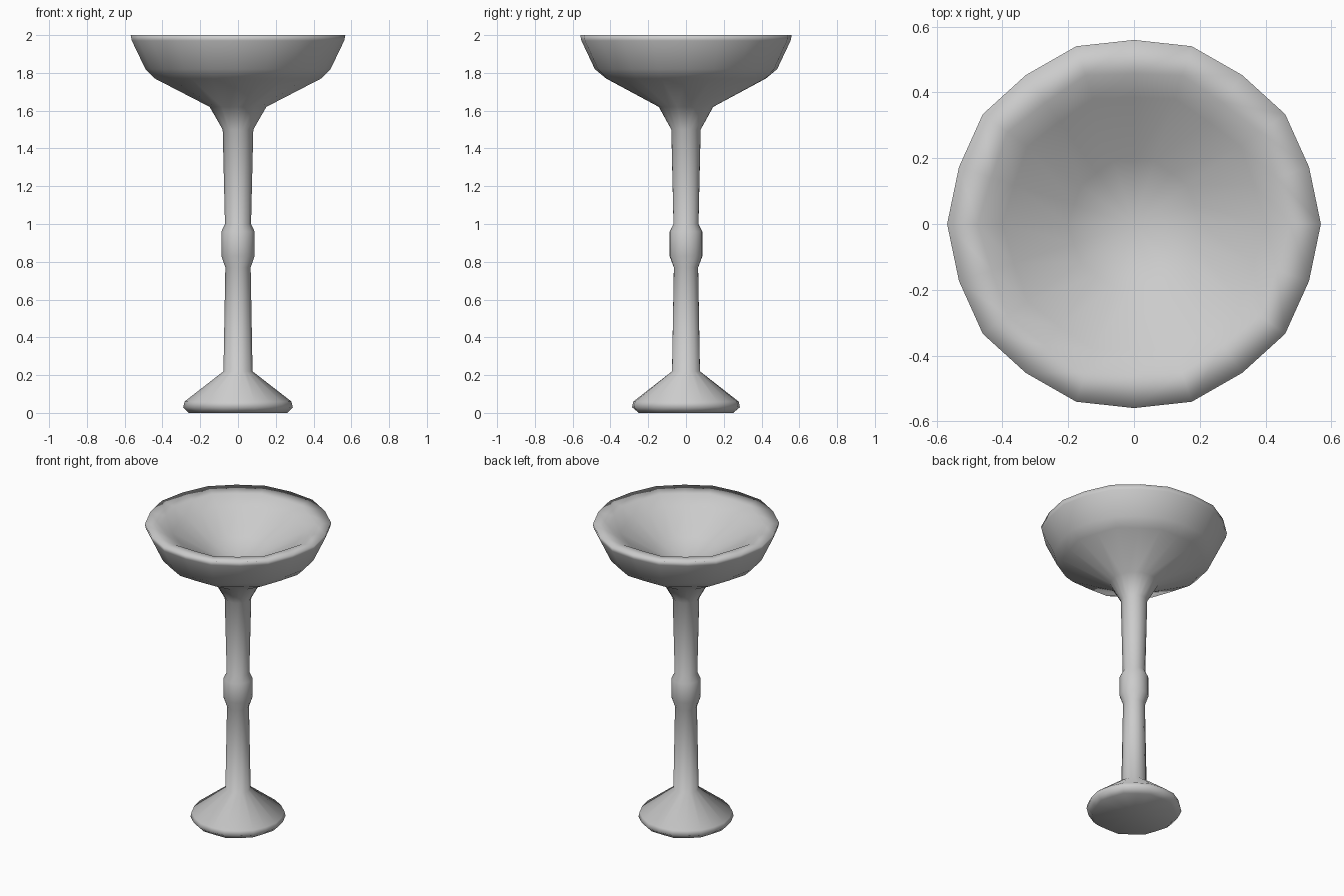
import bpy
import bmesh
from math import cos, sin, pi

cube = bpy.data.objects.get("Cube")
if cube:
    bpy.data.objects.remove(cube, do_unlink=True)

SIDES = 20
FLAT = 0.96    # pulls every second vertex close to a ten-sided outline
ROUND = 0.985  # rounder outline for the rim and foot


def material(name, value):
    mat = bpy.data.materials.new(name)
    mat.use_nodes = True
    colour = (value, value, value, 1)
    mat.diffuse_color = colour
    shader = next(n for n in mat.node_tree.nodes if n.type == "BSDF_PRINCIPLED")
    shader.inputs["Base Color"].default_value = colour
    shader.inputs["Roughness"].default_value = 0.6
    return mat


def turned(name, profile, start, end, mat):
    """Turn (radius, height, pull) rings about z, closed by points at start and end."""
    bm = bmesh.new()
    rings = []
    for radius, z, pull in profile:
        ring = []
        for i in range(SIDES):
            a = 2 * pi * i / SIDES
            r = radius * (pull if i % 2 else 1)
            ring.append(bm.verts.new((r * cos(a), r * sin(a), z)))
        rings.append(ring)
    for low, high in zip(rings, rings[1:]):
        for i in range(SIDES):
            j = (i + 1) % SIDES
            bm.faces.new((low[i], low[j], high[j], high[i]))
    for ring, z in ((rings[0], start), (rings[-1], end)):
        tip = bm.verts.new((0, 0, z))
        for i in range(SIDES):
            bm.faces.new((ring[i], ring[(i + 1) % SIDES], tip))
    bmesh.ops.recalc_face_normals(bm, faces=bm.faces)
    for face in bm.faces:
        face.smooth = True
    mesh = bpy.data.meshes.new(name)
    bm.to_mesh(mesh)
    bm.free()
    mesh.materials.append(mat)
    obj = bpy.data.objects.new(name, mesh)
    bpy.context.collection.objects.link(obj)


# Foot: bevelled edge and sloping top
foot = [(0.26, 0, FLAT), (0.29, 0.03, ROUND), (0.283, 0.06, ROUND)]

# Stem: slim shaft with a raised collar in the middle
stem = [(0.077, 0.22, FLAT), (0.067, 0.77, FLAT), (0.088, 0.83, ROUND),
        (0.088, 0.96, ROUND), (0.069, 1.0, FLAT), (0.081, 1.5, FLAT)]

# Bowl: outside, thick rim and shallow hollow inside
outside = [(0.15, 1.62, FLAT), (0.44, 1.77, FLAT), (0.49, 1.82, ROUND)]
rim = [(0.562, 1.97, ROUND), (0.568, 2.0, ROUND), (0.475, 1.988, FLAT)]
inside = [(0.4, 1.94, FLAT), (0.2, 1.82, FLAT)]

grey = material("light_grey", 0.6)
turned("goblet", foot + stem + outside + rim + inside, 0, 1.72, grey)
